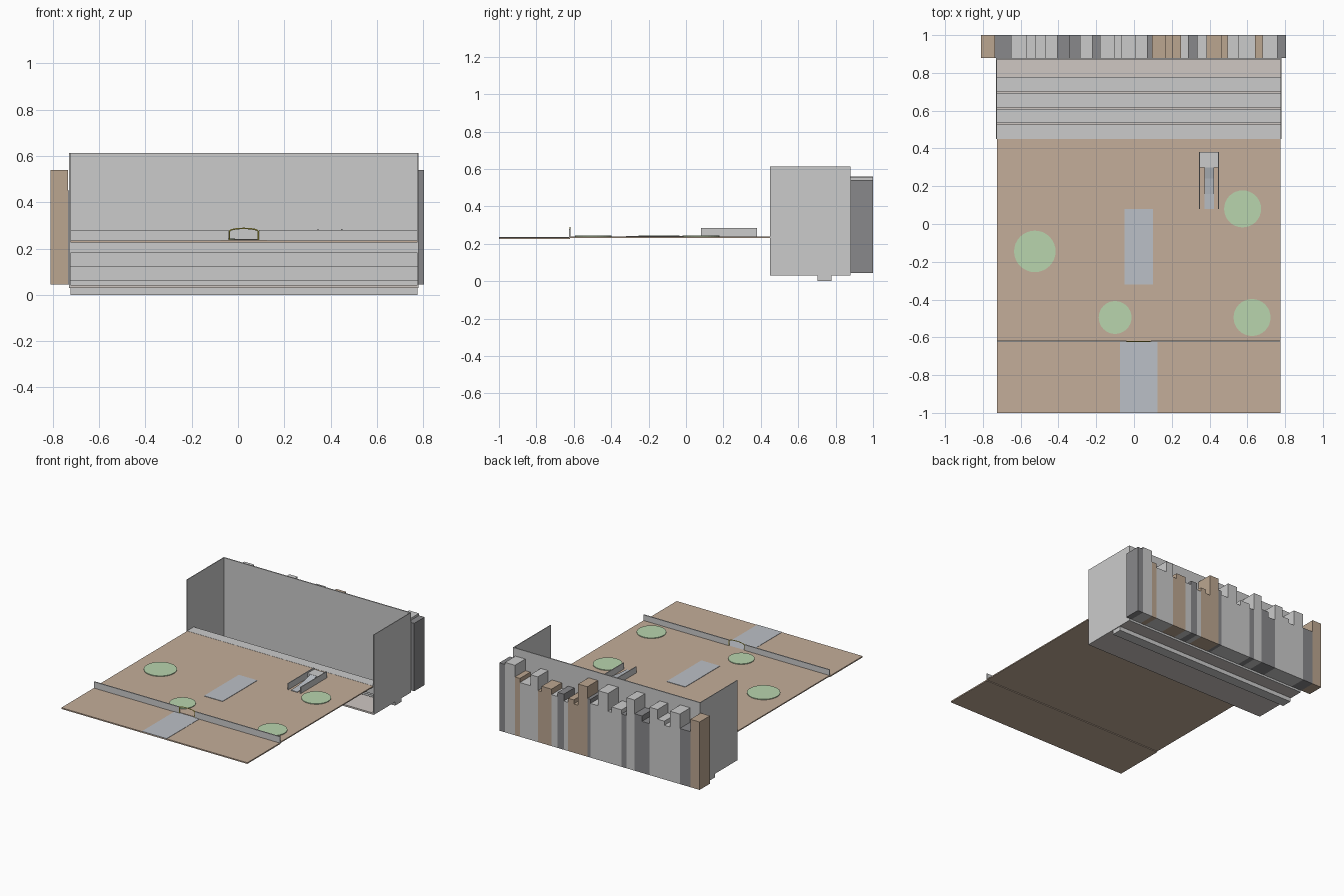
import bpy, bmesh, math

if "Cube" in bpy.data.objects:
    bpy.data.objects.remove(bpy.data.objects["Cube"])


def material(name, rgb):
    m = bpy.data.materials.new(name)
    m.diffuse_color = (*rgb, 1)
    m.use_nodes = True
    m.node_tree.nodes["Principled BSDF"].inputs["Base Color"].default_value = m.diffuse_color
    return m


EARTH = material("earth", (0.55, 0.42, 0.32))
PAVING = material("paving", (0.50, 0.53, 0.57))
LAWN = material("lawn", (0.48, 0.66, 0.42))
PALE = material("pale_floor", (0.62, 0.57, 0.54))
BRASS = material("brass", (0.80, 0.70, 0.10))
DARK = material("dark_facade", (0.25, 0.25, 0.26))
BROWN = material("brown_facade", (0.50, 0.38, 0.28))


def finish(name, bm, mat=None):
    me = bpy.data.meshes.new(name)
    bm.to_mesh(me)
    bm.free()
    ob = bpy.data.objects.new(name, me)
    bpy.context.collection.objects.link(ob)
    if mat:
        me.materials.append(mat)
    return ob


def box(name, x0, x1, y0, y1, z0, z1, mat=None):
    bm = bmesh.new()
    bmesh.ops.create_cube(bm, size=1)
    for v in bm.verts:
        v.co = ((x0 + x1) / 2 + v.co.x * (x1 - x0),
                (y0 + y1) / 2 + v.co.y * (y1 - y0),
                (z0 + z1) / 2 + v.co.z * (z1 - z0))
    return finish(name, bm, mat)


def disc(name, x, y, r, z0, z1, mat):
    bm = bmesh.new()
    bmesh.ops.create_cone(bm, cap_ends=True, segments=32, radius1=r, radius2=r, depth=z1 - z0)
    bmesh.ops.translate(bm, verts=bm.verts, vec=(x, y, (z0 + z1) / 2))
    return finish(name, bm, mat)


L, R = -0.725, 0.775

# ground: low forecourt with road, raised park behind it
box("forecourt", L, R, -1, -0.62, 0.225, 0.234, EARTH)
box("road", -0.075, 0.125, -1, -0.62, 0.23, 0.236, PAVING)
box("park_ground", L, R, -0.62, 0.45, 0.231, 0.239, EARTH)
box("plaza", -0.05, 0.10, -0.32, 0.08, 0.235, 0.242, PAVING)
for i, (x, y, r) in enumerate([(-0.525, -0.145, 0.11), (0.575, 0.08, 0.098),
                               (-0.1, -0.495, 0.087), (0.625, -0.495, 0.098)]):
    disc(f"lawn_{i + 1}", x, y, r, 0.236, 0.244, LAWN)

# front fence in two halves, thin arched gate between
box("fence_left", L, -0.04, -0.625, -0.617, 0.234, 0.28)
box("fence_right", 0.09, R, -0.625, -0.617, 0.234, 0.28)
curve = bpy.data.curves.new("gate_arch", "CURVE")
curve.dimensions = "3D"
curve.bevel_depth = 0.003
curve.bevel_resolution = 1
pts = [(-0.037, 0.234)] + [(0.025 - 0.062 * math.cos(math.pi * k / 8),
                           0.275 + 0.012 * math.sin(math.pi * k / 8)) for k in range(9)] + [(0.087, 0.234)]
sp = curve.splines.new("POLY")
sp.points.add(len(pts) - 1)
for p, (x, z) in zip(sp.points, pts):
    p.co = (x, -0.621, z, 1)
curve.materials.append(BRASS)
bpy.context.collection.objects.link(bpy.data.objects.new("gate_arch", curve))

# small ramp between two side walls, landing at the back
for side, x in (("left", 0.343), ("right", 0.445)):
    box(f"ramp_wall_{side}", x, x + 0.006, 0.08, 0.38, 0.237, 0.285)
box("ramp_landing", 0.349, 0.445, 0.30, 0.38, 0.237, 0.275)
bm = bmesh.new()
prof = [(0.08, 0.238), (0.08, 0.243), (0.16, 0.247), (0.24, 0.258), (0.30, 0.274), (0.30, 0.238)]
face = bm.faces.new([bm.verts.new((0.373, y, z)) for y, z in prof])
ext = bmesh.ops.extrude_face_region(bm, geom=[face])
bmesh.ops.translate(bm, verts=[g for g in ext["geom"] if isinstance(g, bmesh.types.BMVert)],
                    vec=(0.05, 0, 0))
bmesh.ops.recalc_face_normals(bm, faces=bm.faces)
finish("ramp", bm, PAVING)

# steps dropping into the back bay
for i in range(4):
    y = 0.45 + i * 0.084
    box(f"step_{i + 1}", L, R, y, y + 0.076, 0.18 - 0.06 * i, 0.24 - 0.06 * i)

# bay floor and the three walls around it
box("bay_floor", L, R, 0.45, 0.875, 0.03, 0.042, PALE)
box("bay_wall_left", L - 0.005, L, 0.45, 0.88, 0.03, 0.613)
box("bay_wall_right", R, R + 0.005, 0.45, 0.88, 0.03, 0.613)
box("bay_wall_back", L, R, 0.872, 0.88, 0.03, 0.613)

# skyline: (right edge, top height, facade) from left to right
skyline = [(-0.735, 0.54, BROWN), (-0.65, 0.45, DARK), (-0.57, 0.555, None),
           (-0.525, 0.44, None), (-0.47, 0.47, None), (-0.405, 0.54, None),
           (-0.345, 0.42, DARK), (-0.285, 0.46, DARK), (-0.22, 0.56, None),
           (-0.18, 0.43, DARK), (-0.10, 0.46, None), (-0.07, 0.42, None),
           (0.01, 0.55, None), (0.07, 0.44, None), (0.095, 0.47, DARK),
           (0.17, 0.555, BROWN), (0.205, 0.40, BROWN), (0.25, 0.43, BROWN),
           (0.285, 0.40, None), (0.335, 0.45, DARK), (0.385, 0.42, None),
           (0.465, 0.46, BROWN), (0.495, 0.42, BROWN), (0.555, 0.52, None),
           (0.64, 0.44, None), (0.68, 0.47, BROWN), (0.76, 0.555, None),
           (0.805, 0.54, DARK)]
x = -0.81
for i, (x1, top, mat) in enumerate(skyline):
    box(f"tower_{i + 1}", x, x1, 0.88, 1.0, 0.045, top, mat)
    x = x1
